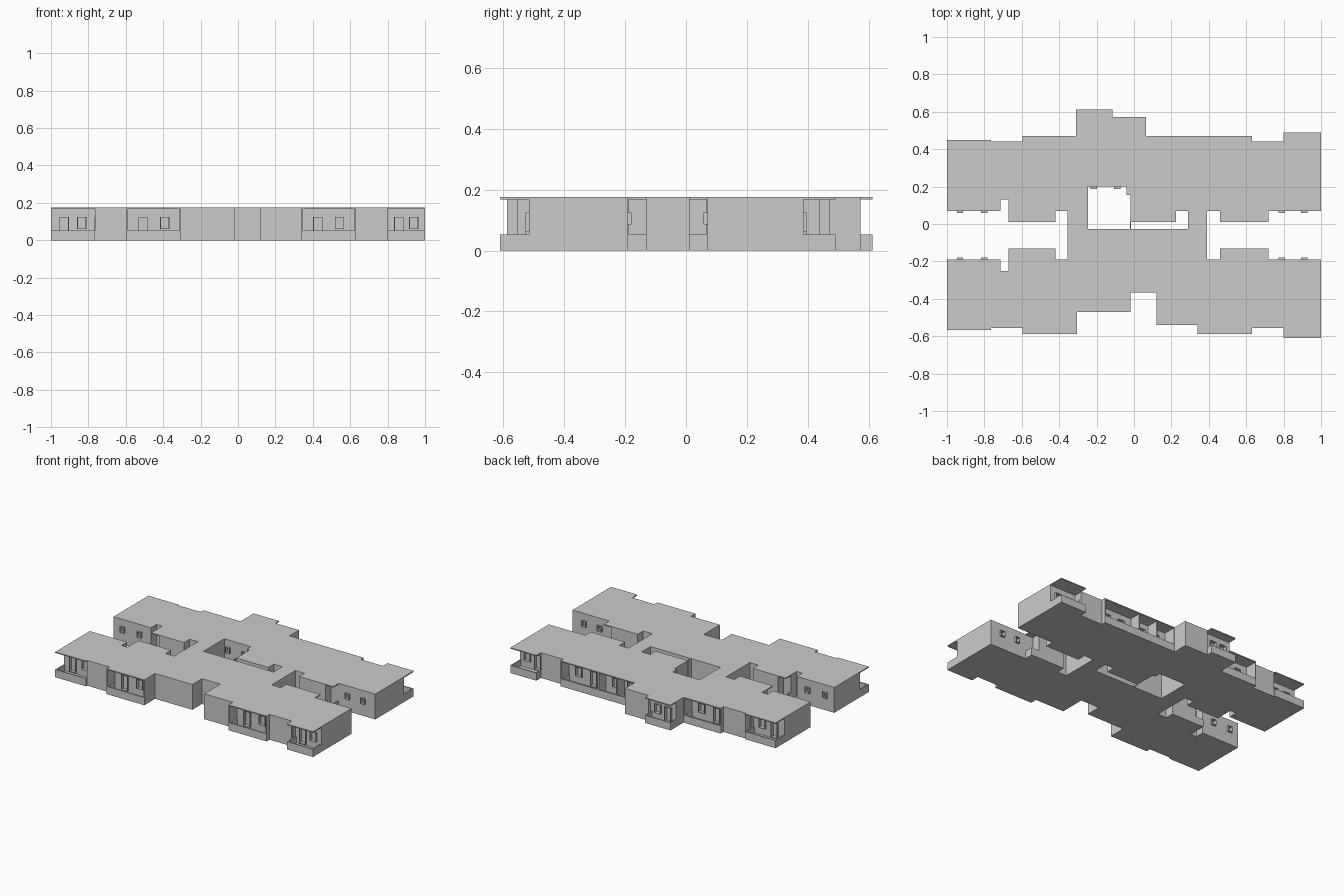
import bpy, bmesh

if "Cube" in bpy.data.objects:
    bpy.data.objects.remove(bpy.data.objects["Cube"])

H, RIM, FLOOR, SOFFIT, T = 0.175, 0.053, 0.01, 0.168, 0.008


def add_mesh(name, bm):
    bmesh.ops.recalc_face_normals(bm, faces=bm.faces)
    me = bpy.data.meshes.new(name)
    bm.to_mesh(me)
    bm.free()
    ob = bpy.data.objects.new(name, me)
    bpy.context.collection.objects.link(ob)
    return ob


def prism(name, pts, z0, z1):
    bm = bmesh.new()
    f = bm.faces.new([bm.verts.new((x, y, z0)) for x, y in pts])
    top = bmesh.ops.extrude_face_region(bm, geom=[f])["geom"]
    for v in top:
        if isinstance(v, bmesh.types.BMVert):
            v.co.z = z1
    return add_mesh(name, bm)


def boxes(name, items):
    bm = bmesh.new()
    for x0, x1, y0, y1, z0, z1 in items:
        vs = bmesh.ops.create_cube(bm, size=1)["verts"]
        for v in vs:
            v.co = (x0 if v.co.x < 0 else x1, y0 if v.co.y < 0 else y1, z0 if v.co.z < 0 else z1)
    return add_mesh(name, bm)


def cut(target, cutter):
    cutter.hide_render = True
    m = target.modifiers.new("cut", 'BOOLEAN')
    m.operation, m.solver, m.object = 'DIFFERENCE', 'EXACT', cutter
    bpy.context.view_layer.objects.active = target
    bpy.ops.object.modifier_apply(modifier=m.name)
    bpy.data.objects.remove(cutter)


def steps(start, moves):
    # axis-aligned path: alternate new x, new y
    x, y = start
    pts = [(x, y)]
    for i, v in enumerate(moves):
        x, y = (v, y) if i % 2 == 0 else (x, v)
        pts.append((x, y))
    return pts


# Building mass: stepped plan outline, extruded
back = steps((-1, .45), [-.765, .44, -.595, .47, -.31, .612, -.115, .573, .065, .47, .63, .44, .80, .49, 1, .07,
                         .72, .01, .46, .07, .39, -.19])
front = steps((.39, -.19), [.46, -.13, .72, -.19, 1, -.61, .80, -.555, .63, -.587, .34, -.54, .12, -.365, -.02, -.47,
                            -.305, -.587, -.595, -.555, -.765, -.567, -1, -.19])
left = steps((-1, -.19), [-.715, -.25, -.67, -.13, -.42, -.19, -.355, .07, -.42, .01, -.67, .13, -.715, .07, -1])
building = prism("building", back + front[1:] + left[1:], 0, H)

# Inner courtyards
court = steps((-.245, .2), [-.04, .155, -.02, .01, .225, .07, .29, -.027, -.245])
cut(building, prism("court_cutter", court, -.1, .3))
boxes("court_wall", [(-.022, -.017, -.03, .012, 0, H)])

# Balconies: x0, x1, y0, y1, open sides (lower case: open only past the neighbouring wall)
balconies = [
    (-1, -.765, -.567, -.47, "SWe"), (-.595, -.305, -.587, -.505, "S"),
    (.34, .63, -.587, -.505, "S"), (.80, 1, -.61, -.515, "SEw"),
    (-1, -.765, .355, .45, "NWe"), (-.595, -.31, .385, .47, "N"),
    (-.31, -.115, .55, .612, "Nwe"), (.065, .63, .385, .47, "N"), (.80, 1, .385, .49, "NEw"),
    (.655, .72, .01, .068, "SE"), (.655, .72, -.188, -.13, "NE"),
    (-.67, -.605, .01, .068, "SW"), (-.67, -.605, -.188, -.13, "NW"),
]


def edge(side, sides, v, sign):
    # cutter limit of the opening above the parapet
    if side in sides:
        return v + sign * .02
    if side.lower() in sides:
        return v + sign * .001
    if (side == "N" and "S" in sides) or (side == "S" and "N" in sides):
        return v
    return v - sign * (T - .001)


wells, openings = [], []
for x0, x1, y0, y1, s in balconies:
    openings.append((edge("W", s, x0, -1), edge("E", s, x1, 1),
                     edge("S", s, y0, -1), edge("N", s, y1, 1), RIM, SOFFIT))
    wells.append((x0 + T, x1 - T, y0 + (T if "S" in s else -.001),
                  y1 - (T if "N" in s else -.001), FLOOR, RIM + .01))
cut(building, boxes("opening_cutter", openings))
cut(building, boxes("well_cutter", wells))

# Windows and balcony doors as shallow recesses with frames
D = .012
recesses, frames = [], []


def opening(x, y, w, z0, z1):
    recesses.append((x - w / 2, x + w / 2, y - D, y + D, z0, z1))
    for sx in (-1, 1):
        c = x + sx * (w / 2 - .002)
        frames.append((c - .002, c + .002, y - D, y + D, z0, z1))
    frames.append((x - w / 2, x + w / 2, y - D, y + D, z0, z0 + .003))
    frames.append((x - w / 2, x + w / 2, y - D, y + D, z1 - .003, z1))


for y in (.07, -.19):
    for x in (-.93, -.80, .79, .91):
        opening(x, y, .034, .085, .125)
for x in (-.215, -.09):
    opening(x, .2, .034, .085, .125)
for x0, x1, y0, y1, s in balconies[:9]:
    y = y1 if "S" in s else y0
    n = max(1, round((x1 - x0) / .28))
    bay = (x1 - x0) / n
    for i in range(n):
        c = x0 + bay * (i + .5)
        opening(c - bay * .2, y, .05, FLOOR + .01, .125)
        opening(c + bay * .2, y, .05, .06, .125)
cut(building, boxes("recess_cutter", recesses))
boxes("window_frames", frames)

# Side doors at the corner balconies
for i, (x, y) in enumerate([(.80, -.532), (.80, .405), (-.765, -.49), (-.765, .375)]):
    boxes("side_door", [(x - .003, x + .003, y - .015, y + .015, FLOOR, .125)])

# Partitions between the flats on the long back balcony
boxes("balcony_partitions", [(x - .004, x + .004, .38, .465, FLOOR, SOFFIT + .001) for x in (.205, .345)])
